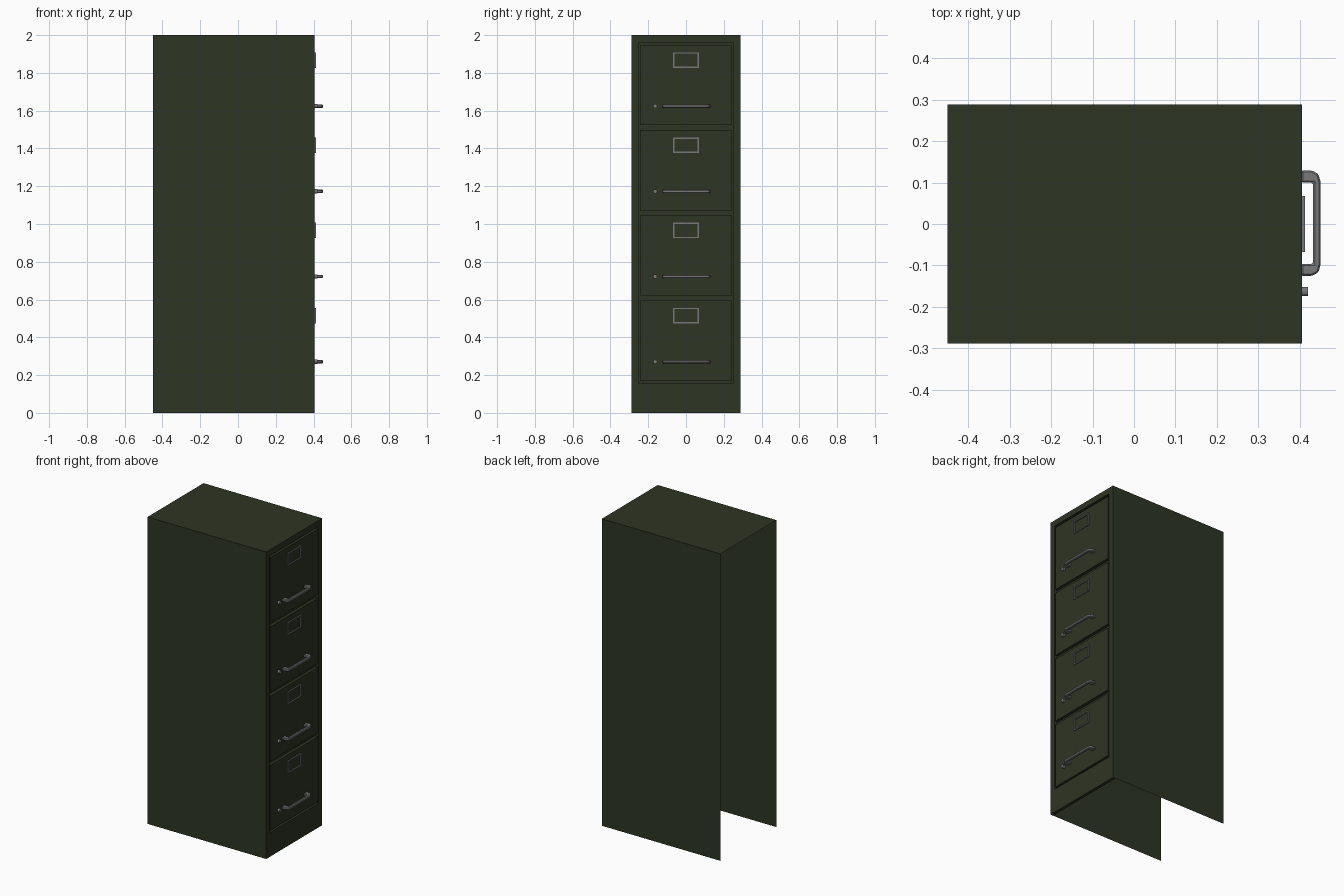
import bpy, bmesh, math

if "Cube" in bpy.data.objects:
    bpy.data.objects.remove(bpy.data.objects["Cube"])

def material(name, rgb):
    m = bpy.data.materials.new(name)
    m.diffuse_color = (*rgb, 1)
    m.use_nodes = True
    m.node_tree.nodes["Principled BSDF"].inputs["Base Color"].default_value = m.diffuse_color
    return m

GREEN = material("dark olive paint", (0.027, 0.035, 0.017))
GREY = material("grey metal", (0.19, 0.19, 0.19))

XB, XF, HY, H = -0.45, 0.405, 0.288, 2.0   # back, front, half width, height
DEPTH = 0.02                               # front frame thickness
XR = XF - DEPTH
OY, OZ0, OZ1 = 0.252, 0.157, 1.961         # drawer opening


def finish(name, bm, mat, bevel=0):
    me = bpy.data.meshes.new(name)
    bm.to_mesh(me)
    bm.free()
    me.materials.append(mat)
    ob = bpy.data.objects.new(name, me)
    bpy.context.collection.objects.link(ob)
    if bevel:
        b = ob.modifiers.new("bevel", 'BEVEL')
        b.width, b.segments = bevel, 1
    return ob


def quad(bm, *pts):
    bm.faces.new([bm.verts.new(p) for p in pts])


def box(name, lo, hi, mat, bevel=0):
    bm = bmesh.new()
    bmesh.ops.create_cube(bm, size=1)
    for v in bm.verts:
        v.co = [(lo[i] + hi[i]) / 2 + v.co[i] * (hi[i] - lo[i]) for i in range(3)]
    return finish(name, bm, mat, bevel)


def prism(name, outline, z, thick, mat, bevel=0):
    """Extrude an xy outline upward, centred on z."""
    bm = bmesh.new()
    f = bm.faces.new([bm.verts.new((x, y, z - thick / 2)) for x, y in outline])
    r = bmesh.ops.extrude_face_region(bm, geom=[f])
    for v in r["geom"]:
        if isinstance(v, bmesh.types.BMVert):
            v.co.z += thick
    bmesh.ops.recalc_face_normals(bm, faces=bm.faces)
    return finish(name, bm, mat, bevel)


def ring(bm, a, b):
    """Bridge two four-point loops with quads."""
    for i in range(4):
        j = (i + 1) % 4
        quad(bm, a[i], a[j], b[j], b[i])


def rect(x, y0, y1, z0, z1):
    return [(x, y0, z0), (x, y1, z0), (x, y1, z1), (x, y0, z1)]


# Sheet metal shell: sides, top and front frame; back and underside are open
bm = bmesh.new()
quad(bm, (XB, -HY, 0), (XF, -HY, 0), (XF, -HY, H), (XB, -HY, H))
quad(bm, (XF, HY, 0), (XB, HY, 0), (XB, HY, H), (XF, HY, H))
quad(bm, (XB, -HY, H), (XF, -HY, H), (XF, HY, H), (XB, HY, H))
opening = rect(XF, -OY, OY, OZ0, OZ1)
recess = rect(XR, -OY, OY, OZ0, OZ1)
ring(bm, rect(XF, -HY, HY, 0, H), opening)
ring(bm, opening, recess)
quad(bm, *recess)
# folded lip under the front
quad(bm, (XR, -HY, 0), (XR, HY, 0), (XF, HY, 0), (XF, -HY, 0))
bmesh.ops.remove_doubles(bm, verts=bm.verts, dist=1e-5)
finish("cabinet_shell", bm, GREEN)

# Handle outline: square inner corners, chamfered outer corners
half = [(XF - 0.002, 0.127), (0.43, 0.127), (0.445, 0.118), (0.45, 0.099)]
inner = [(0.432, 0.098), (XF - 0.002, 0.098)]
grip = (half + [(x, -y) for x, y in reversed(half)]
        + [(x, -y) for x, y in reversed(inner)] + inner)
grip = [(x, y + 0.002) for x, y in grip]

for n in range(4):
    z0 = 0.17 + 0.451 * n
    tag = f"_{n + 1}"
    # Drawer front, flush with the frame
    box("drawer_front" + tag, (XR - 0.001, -0.244, z0), (XF, 0.244, z0 + 0.424), GREEN)
    # Label holder frame
    bm = bmesh.new()
    zc, t = z0 + 0.345, 0.007
    outer = (-0.068, 0.068, zc - 0.041, zc + 0.041)
    hole = (-0.068 + t, 0.068 - t, zc - 0.041 + t, zc + 0.041 - t)
    xo = 0.412
    ring(bm, rect(xo, *outer), rect(xo, *hole))
    ring(bm, rect(XF, *outer), rect(xo, *outer))
    ring(bm, rect(xo, *hole), rect(XF, *hole))
    bmesh.ops.remove_doubles(bm, verts=bm.verts, dist=1e-5)
    finish("label_holder" + tag, bm, GREY)
    # Pull handle
    zh = z0 + 0.1
    prism("handle" + tag, grip, zh + 0.001, 0.018, GREY, 0.004)
    # Lock button
    bpy.ops.mesh.primitive_cylinder_add(vertices=12, radius=0.011, depth=0.017,
                                        location=(0.4115, -0.163, zh + 0.001),
                                        rotation=(0, math.pi / 2, 0))
    lock = bpy.context.object
    lock.name = "lock_button" + tag
    lock.data.materials.append(GREY)
